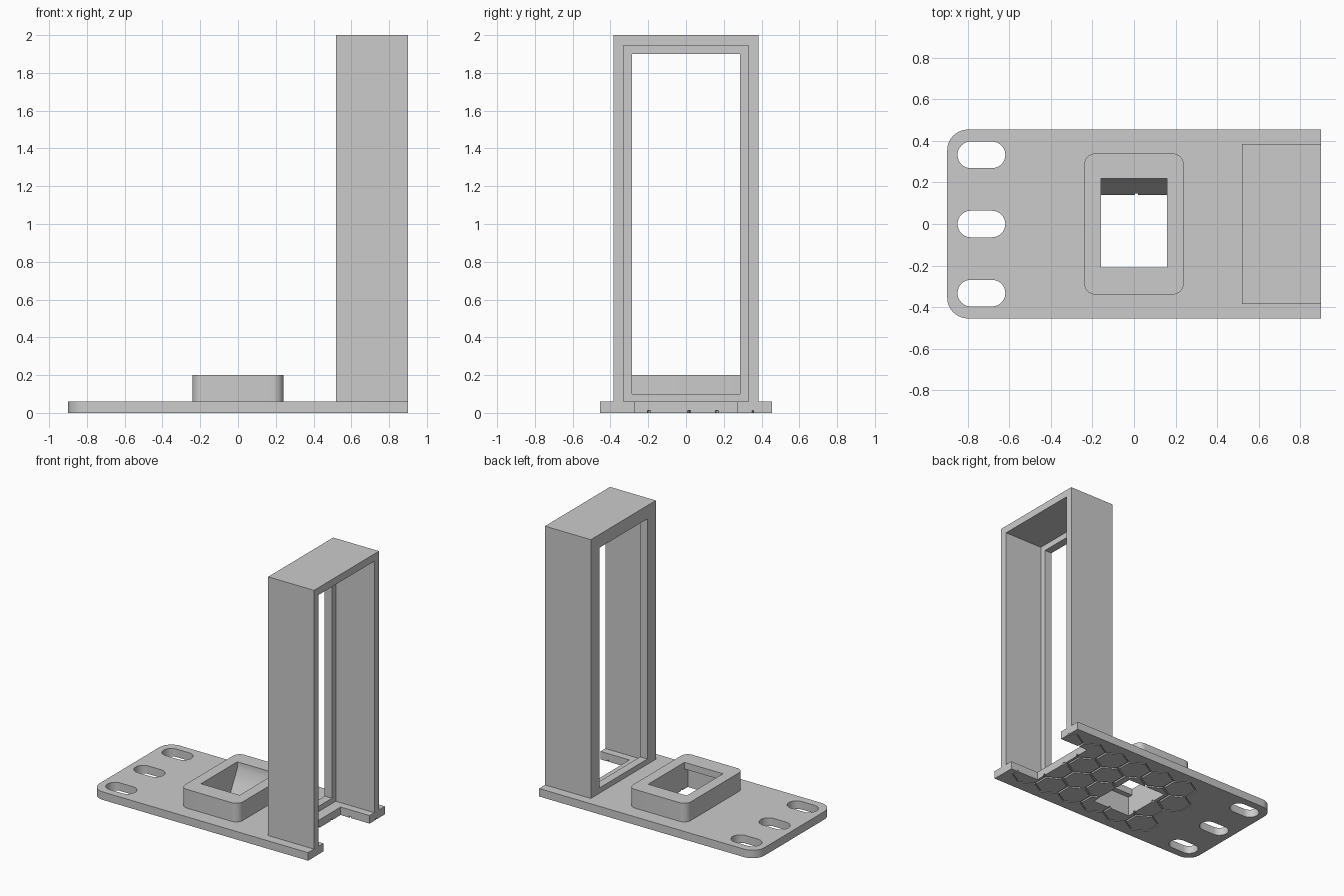
import bpy, bmesh
from math import sin, cos, pi, sqrt
from mathutils import Vector

old = bpy.data.objects.get("Cube")
if old:
    bpy.data.objects.remove(old, do_unlink=True)

grey = bpy.data.materials.new("light grey plastic")
grey.use_nodes = True
colour = (0.6, 0.6, 0.6, 1)
grey.diffuse_color = colour
grey.node_tree.nodes["Principled BSDF"].inputs["Base Color"].default_value = colour


def to_object(name, bm):
    bmesh.ops.recalc_face_normals(bm, faces=bm.faces[:])
    mesh = bpy.data.meshes.new(name)
    bm.to_mesh(mesh)
    bm.free()
    ob = bpy.data.objects.new(name, mesh)
    bpy.context.collection.objects.link(ob)
    mesh.materials.append(grey)
    return ob


def extrude(bm, faces, offset):
    res = bmesh.ops.extrude_face_region(bm, geom=faces)
    verts = [g for g in res["geom"] if isinstance(g, bmesh.types.BMVert)]
    bmesh.ops.translate(bm, verts=verts, vec=offset)


def prism(name, points, start, offset):
    """Extrude a closed outline of 3D points."""
    bm = bmesh.new()
    face = bm.faces.new([bm.verts.new(Vector(p) + Vector(start)) for p in points])
    extrude(bm, [face], Vector(offset))
    return to_object(name, bm)


def outline(x0, x1, y0, y1, radii, steps=10):
    """Rectangle with a radius per corner, starting at max x, max y."""
    pts = []
    corners = [(x1, y1, -1, -1), (x0, y1, 1, -1), (x0, y0, 1, 1), (x1, y0, -1, 1)]
    for i, ((x, y, sx, sy), r) in enumerate(zip(corners, radii)):
        if r == 0:
            pts.append((x, y, 0))
            continue
        for k in range(steps + 1):
            a = (i + k / steps) * pi / 2
            pts.append((x + sx * r + r * cos(a), y + sy * r + r * sin(a), 0))
    # coincident points appear where two arcs meet
    return [p for i, p in enumerate(pts) if (Vector(p) - Vector(pts[i - 1])).length > 1e-5]


def slab(name, x0, x1, y0, y1, z0, z1, radii=(0, 0, 0, 0)):
    return prism(name, outline(x0, x1, y0, y1, radii), (0, 0, z0), (0, 0, z1 - z0))


def cut(target, cutter):
    mod = target.modifiers.new("cut", "BOOLEAN")
    mod.operation, mod.solver, mod.object = "DIFFERENCE", "EXACT", cutter
    bpy.context.view_layer.objects.active = target
    bpy.ops.object.modifier_apply(modifier=mod.name)


def honeycomb(radius, groove, depth):
    """Connected grid of hexagonal grooves."""
    bm = bmesh.new()
    pitch = radius * sqrt(3)
    for row in range(4):
        for col in range(6):
            cx = -0.3 + (col + 0.5 * (row % 2)) * pitch
            cy = (row - 1.5) * radius * 1.5
            rings = []
            for r in (radius, radius - groove):
                rings.append([bm.verts.new((cx + r * sin(k * pi / 3), cy + r * cos(k * pi / 3), -0.01))
                              for k in range(6)])
            out, inn = rings
            for k in range(6):
                j = (k + 1) % 6
                bm.faces.new((out[k], out[j], inn[j], inn[k]))
    bmesh.ops.remove_doubles(bm, verts=bm.verts[:], dist=0.001)
    extrude(bm, bm.faces[:], Vector((0, 0, depth + 0.01)))
    return to_object("groove_cutter", bm)


# Main parts
base = slab("base_plate", -0.9, 0.9, -0.455, 0.455, 0, 0.06, (0, 0.1, 0.1, 0))
boss = slab("socket_boss", -0.24, 0.24, -0.34, 0.34, 0.06, 0.2, (0.055,) * 4)
frame = slab("upright_frame", 0.52, 0.9, -0.385, 0.385, 0.06, 2.0)
cutters = []

# Honeycomb grooves under the base
grooves = honeycomb(0.12, 0.009, 0.012)
cut(base, grooves)
cutters.append(grooves)

# Mounting slots
for y in (-0.333, 0, 0.333):
    slot = slab("slot_cutter", -0.85, -0.62, y - 0.064, y + 0.064, -0.1, 0.2, (0.064,) * 4)
    cut(base, slot)
    cutters.append(slot)

# Notch in the end of the base, under the frame
notch = slab("notch_cutter", 0.66, 1.0, -0.273, 0.273, -0.1, 0.2)
cut(base, notch)
cutters.append(notch)

# Socket with a sloped wall and a catch lip
section = [(-0.25, -0.02), (0.13, -0.02), (0.22, 0.15), (0.22, 0.3),
           (-0.21, 0.3), (-0.21, 0.15), (-0.25, 0.15)]
socket = prism("socket_cutter", [(0, y, z) for y, z in section], (-0.16, 0, 0), (0.32, 0, 0))
cut(base, socket)
cut(boss, socket)
cutters.append(socket)

# Frame pocket and the smaller window behind it
pocket = slab("pocket_cutter", 0.58, 1.0, -0.33, 0.33, 0.0, 1.945)
window = slab("window_cutter", 0.4, 0.7, -0.285, 0.285, 0.1, 1.9)
for c in (pocket, window):
    cut(frame, c)
    cutters.append(c)

for c in cutters:
    bpy.data.objects.remove(c, do_unlink=True)

# Smooth only the rounded corners
for ob in (base, boss):
    bpy.ops.object.select_all(action="DESELECT")
    ob.select_set(True)
    bpy.context.view_layer.objects.active = ob
    bpy.ops.object.shade_smooth_by_angle(angle=pi / 6)
